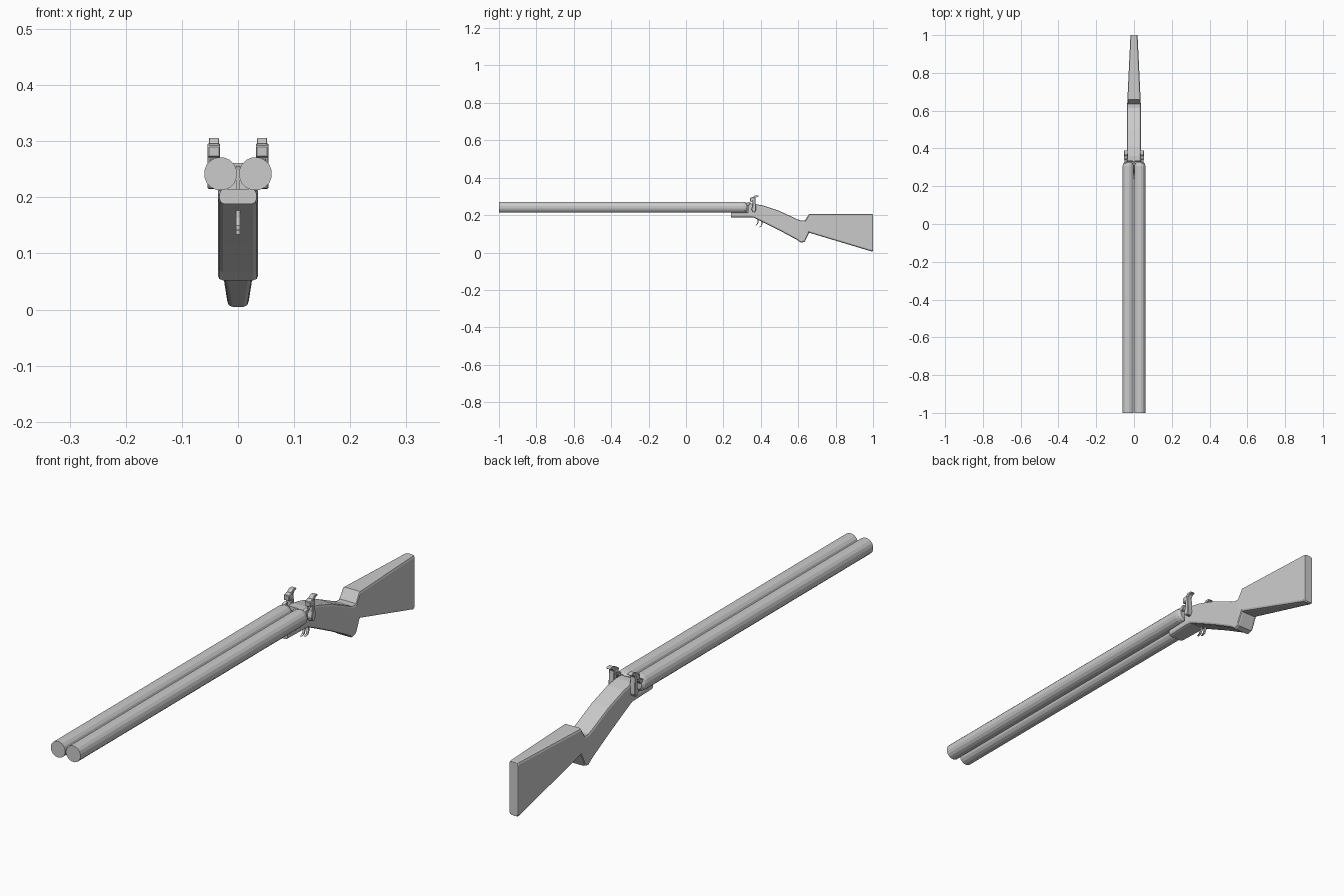
import bpy, bmesh
from math import sin, cos, pi


def make(name, bm, angle=0.5):
    bmesh.ops.recalc_face_normals(bm, faces=bm.faces[:])
    me = bpy.data.meshes.new(name)
    bm.to_mesh(me)
    bm.free()
    ob = bpy.data.objects.new(name, me)
    bpy.context.collection.objects.link(ob)
    return ob


def loft(name, rings):
    bm = bmesh.new()
    loops = [[bm.verts.new(p) for p in ring] for ring in rings]
    n = len(loops[0])
    for a, b in zip(loops, loops[1:]):
        for i in range(n):
            bm.faces.new((a[i], a[(i + 1) % n], b[(i + 1) % n], b[i]))
    bm.faces.new(loops[0])
    bm.faces.new(loops[-1])
    return make(name, bm)


def plate(name, profile, x0, x1, bevel=0.0):
    # side profile (y, z) given thickness along x
    ob = loft(name, [[(x, y, z) for y, z in profile] for x in (x0, x1)])
    if bevel:
        m = ob.modifiers.new("bevel", 'BEVEL')
        m.width = bevel
        m.segments = 1
    return ob


def section(y, zb, zt, w, r=0.009):
    # rectangle with rounded corners
    pts = []
    for k, (sx, cz) in enumerate(((1, zt - r), (-1, zt - r), (-1, zb + r), (1, zb + r))):
        for j in range(3):
            a = (k + j / 2) * pi / 2
            pts.append((sx * (w - r) + r * cos(a), y, cz + r * sin(a)))
    return pts


# stock: tongue, receiver, wrist, pistol grip and butt
stations = [
    (0.24, 0.188, 0.215, 0.033), (0.331, 0.188, 0.215, 0.036),
    (0.333, 0.188, 0.261, 0.036), (0.36, 0.187, 0.261, 0.036),
    (0.41, 0.163, 0.252, 0.036), (0.50, 0.118, 0.222, 0.036),
    (0.595, 0.067, 0.178, 0.036), (0.615, 0.052, 0.170, 0.036),
    (0.635, 0.058, 0.170, 0.036), (0.658, 0.106, 0.206, 0.035),
    (0.995, 0.005, 0.206, 0.019), (1.0, 0.008, 0.204, 0.017)]
loft("stock", [section(*s) for s in stations])

# barrels with rounded breech ends
N, R = 16, 0.0297
for side, s in (("left", -1), ("right", 1)):
    rings = []
    for y, r in ((-1, R), (0.308, R), (0.32, 0.027), (0.328, 0.019)):
        rings.append([(s * 0.031 + r * cos((i + .5) * 2 * pi / N), y,
                       0.242 + r * sin((i + .5) * 2 * pi / N)) for i in range(N)])
    loft(side + "_barrel", rings)

# hammers, pivots and firing nipples
head = [(0.342, 0.292), (0.343, 0.272), (0.352, 0.271), (0.357, 0.275),
        (0.356, 0.25), (0.350, 0.232), (0.356, 0.216), (0.368, 0.215),
        (0.374, 0.228), (0.373, 0.25), (0.371, 0.275), (0.370, 0.290), (0.358, 0.297)]
spur = [(0.358, 0.290), (0.370, 0.285), (0.376, 0.296), (0.389, 0.300),
        (0.386, 0.306), (0.370, 0.306), (0.361, 0.299)]
pivot = [(0.362 + 0.010 * cos(i * pi / 4), 0.227 + 0.010 * sin(i * pi / 4)) for i in range(8)]
nipple = [(0.315, 0.246), (0.338, 0.252), (0.346, 0.266), (0.338, 0.270), (0.315, 0.262)]
for side, s in (("left", -1), ("right", 1)):
    plate(side + "_hammer", head, s * 0.032, s * 0.054, 0.002)
    plate(side + "_hammer_spur", spur, s * 0.034, s * 0.052, 0.001)
    plate(side + "_hammer_pivot", pivot, s * 0.028, s * 0.051)
    plate(side + "_nipple", nipple, s * 0.036, s * 0.050, 0.002)

# two curved triggers
trigger = [(0.383, 0.185), (0.382, 0.163), (0.377, 0.150), (0.366, 0.143),
           (0.380, 0.147), (0.387, 0.160), (0.391, 0.182)]
for name, dy, dz in (("front_trigger", 0, 0), ("rear_trigger", 0.022, -0.009)):
    plate(name, [(y + dy, z + dz) for y, z in trigger], -0.004, 0.004)

# break lever between the barrels
plate("top_lever", [(0.25, 0.21), (0.34, 0.21), (0.34, 0.258), (0.31, 0.250)], -0.004, 0.004)
